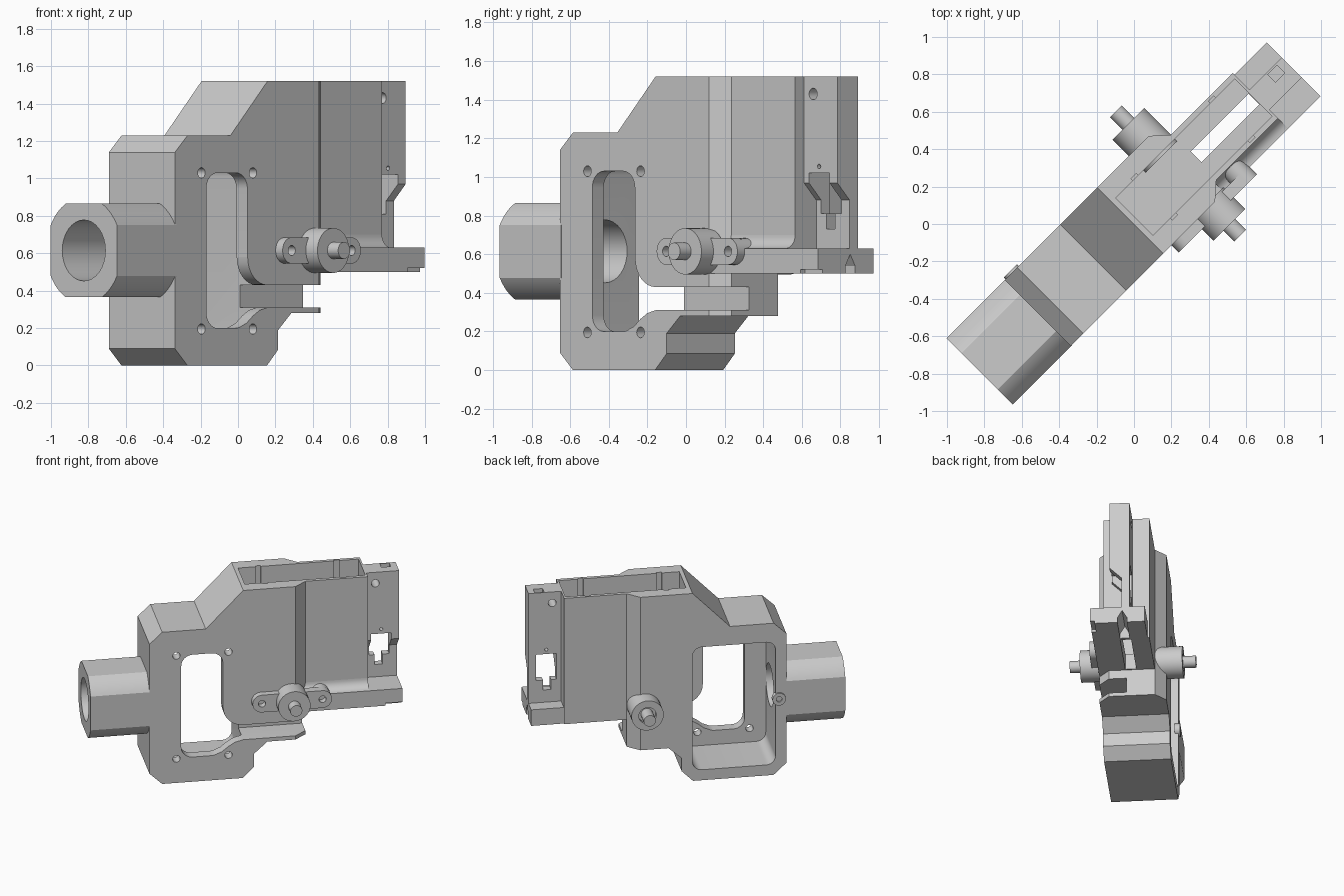
import bpy, bmesh, math
from mathutils import Matrix

if "Cube" in bpy.data.objects:
    bpy.data.objects.remove(bpy.data.objects["Cube"])

MAT = bpy.data.materials.new("plain grey")
MAT.diffuse_color = (0.6, 0.6, 0.6, 1)
MAT.use_nodes = True
MAT.node_tree.nodes["Principled BSDF"].inputs["Base Color"].default_value = MAT.diffuse_color
ZC = 0.615          # height of the tube and pivots
VC = 0.026          # middle of the thickness
PIV = 0.357         # pivot position along the length


# Local frame: u = length, v = thickness, z = up
def prism(name, pts, lo, hi, axis):
    place = {'v': lambda a, b, t: (a, t, b),
             'z': lambda a, b, t: (a, b, t),
             'u': lambda a, b, t: (t, a, b)}[axis]
    bm = bmesh.new()
    n = len(pts)
    low = [bm.verts.new(place(a, b, lo)) for a, b in pts]
    top = [bm.verts.new(place(a, b, hi)) for a, b in pts]
    bm.faces.new(low)
    bm.faces.new(top)
    for i in range(n):
        j = (i + 1) % n
        bm.faces.new((low[i], low[j], top[j], top[i]))
    bmesh.ops.recalc_face_normals(bm, faces=bm.faces)
    me = bpy.data.meshes.new(name)
    bm.to_mesh(me)
    bm.free()
    me.materials.append(MAT)
    ob = bpy.data.objects.new(name, me)
    bpy.context.collection.objects.link(ob)
    return ob


def rect(a0, a1, b0, b1):
    return [(a0, b0), (a1, b0), (a1, b1), (a0, b1)]


def arc(a, b, r, d0, d1, n=8):
    return [(a + r * math.cos(math.radians(d0 + (d1 - d0) * i / n)),
             b + r * math.sin(math.radians(d0 + (d1 - d0) * i / n))) for i in range(n + 1)]


def circle(a, b, r, n=32):
    return arc(a, b, r, 0, 360, n)[:-1]


def rounded(a0, a1, b0, b1, r):
    return (arc(a0 + r, b0 + r, r, 180, 270) + arc(a1 - r, b0 + r, r, 270, 360)
            + arc(a1 - r, b1 - r, r, 0, 90) + arc(a0 + r, b1 - r, r, 90, 180))


def combine(ob, other, op='DIFFERENCE'):
    m = ob.modifiers.new("cut", 'BOOLEAN')
    m.operation, m.solver, m.object = op, 'EXACT', other
    bpy.context.view_layer.objects.active = ob
    bpy.ops.object.modifier_apply(modifier=m.name)
    bpy.data.objects.remove(other)


def cut(ob, pts, lo, hi, axis):
    combine(ob, prism("cutter", pts, lo, hi, axis))


# Main housing: side outline crossed with plan outline
body = prism("housing", [
    (-.605, 0), (-.004, 0), (.081, .085), (.081, .19), (.18, .28), (.477, .28), (.477, .5),
    (.944, .5), (.944, 1.52), (0, 1.52), (-.28, 1.23), (-.605, 1.23), (-.70, 1.14), (-.70, .09)],
    -.4, .4, 'v')
plan = prism("plan", [
    (-.8, -.223), (.39, -.223), (.4772, -.145), (1, -.145), (1, .197), (.4772, .197),
    (.39, .276), (-.8, .276)], -.1, 1.7, 'z')
combine(body, plan, 'INTERSECT')

# Hollow open at the back, window and side gap at the front
cut(body, rounded(-.62, 0, .085, 1.08, .07), -.14, .4, 'v')
cut(body, rounded(-.463, -.152, .2, 1.03, .085), -.4, -.1, 'v')
cut(body, [(-.3, .21), (-.2, .21), (-.16, .225), (-.11, .265), (-.06, .295), (0, .31), (.6, .31),
           (.6, .43)] + arc(0, .58, .15, 270, 180) + [(-.3, .58)], -.4, -.014, 'v')
cut(body, circle(VC, ZC, .163), -.9, -.5, 'u')
for u in (-.499, -.11):
    for z in (.195, 1.03):
        cut(body, circle(u, z, .028, 16), -.4, -.1, 'v')

# Top pocket, lip grooves and floor slot
cut(body, rect(.03, .93, -.115, .168), .63, 1.7, 'z')
for u in (.18, .765):
    cut(body, rect(u - .02, u + .02, -.13, .183), .64, 1.71, 'z')
cut(body, rect(.488, .925, -.022, .06), .4, .8, 'z')

# Foot rail under the upper block, with a V groove
base = prism("foot_rail", rect(.40, 1.188, -.223, .184), .5, .63, 'z')
cut(base, rect(.488, .925, -.022, .06), .4, .8, 'z')
cut(base, [(-.02, .45), (.05, .45), (.05, .54), (.015, .6), (-.02, .54)], .95, 1.3, 'u')
cut(base, rect(1.06, 1.3, -.3, -.19), .4, .52, 'z')

# Fillet where the wall meets the rail
fillet = prism("wall_fillet", [(-.14, .62), (-.215, .62)] + arc(-.215, .70, .07, 270, 360)
               + [(-.14, .70)], .46, .944, 'u')

# End plate with stepped lower part, latch window and holes
plate = prism("end_plate", [(-.08, 1.52), (-.08, .97), (.01, .88), (.01, .6), (.07, .6),
                            (.07, 1.52)], .93, 1.188, 'u')
cut(plate, [(.98, .81), (1.02, .81), (1.02, .73), (1.08, .73), (1.08, .81), (1.13, .81),
            (1.13, 1.02), (.98, 1.02)], -.3, .3, 'v')
cut(plate, circle(1.011, 1.43, .03, 16), -.3, .3, 'v')
cut(plate, circle(1.055, 1.055, .012, 12), -.3, .3, 'v')
cut(plate, rect(1.07, 1.14, 0, .06), 1.42, 1.6, 'z')

# Inlet tube: round bar with four flats
h, r = .25, .285
k = math.degrees(math.acos(h / r))
outline = []
for q in range(4):
    outline += arc(VC, ZC, r, 90 * q + k, 90 * q + 90 - k, 8)
tube = prism("inlet_tube", outline, -1.14, -.69, 'u')
cut(tube, circle(VC, ZC, .163), -1.3, -.5, 'u')

# Front pivot: eared flange, boss and pin
s = .07
flange = prism("front_flange", arc(PIV - .226, ZC, s, 90, 270, 12) + arc(PIV + .226, ZC, s, -90, 90, 12),
               -.276, -.21, 'v')
ear = prism("flange_support", circle(PIV + .226, ZC, .068), -.27, -.12, 'v')
for u in (PIV - .226, PIV + .226):
    for part in (flange, ear):
        cut(part, circle(u, ZC, .027, 16), -.4, -.2, 'v')
boss = prism("front_boss", circle(PIV, ZC, .12, 40), -.364, -.2, 'v')
pin = prism("front_pin", circle(PIV, ZC, .045, 24), -.445, -.3, 'v')

# Rear pivot: boss with recessed face and pin
rboss = prism("rear_boss", circle(PIV, ZC, .12, 40), .15, .40, 'v')
cut(rboss, circle(PIV, ZC, .065, 24), .37, .5, 'v')
rpin = prism("rear_pin", circle(PIV, ZC, .045, 24), .3, .495, 'v')

# Small lug on the rear frame
lug = prism("rear_lug", circle(-.645, ZC, .05, 20), .25, .29, 'v')
cut(lug, circle(-.645, ZC, .022, 12), .2, .4, 'v')

# Turn everything diagonal and smooth the round parts
turn = Matrix.Rotation(math.radians(45), 4, 'Z')
for ob in list(bpy.context.scene.objects):
    ob.data.transform(turn)
    bpy.ops.object.select_all(action='DESELECT')
    ob.select_set(True)
    bpy.context.view_layer.objects.active = ob
    bpy.ops.object.shade_smooth_by_angle(angle=math.radians(25))
